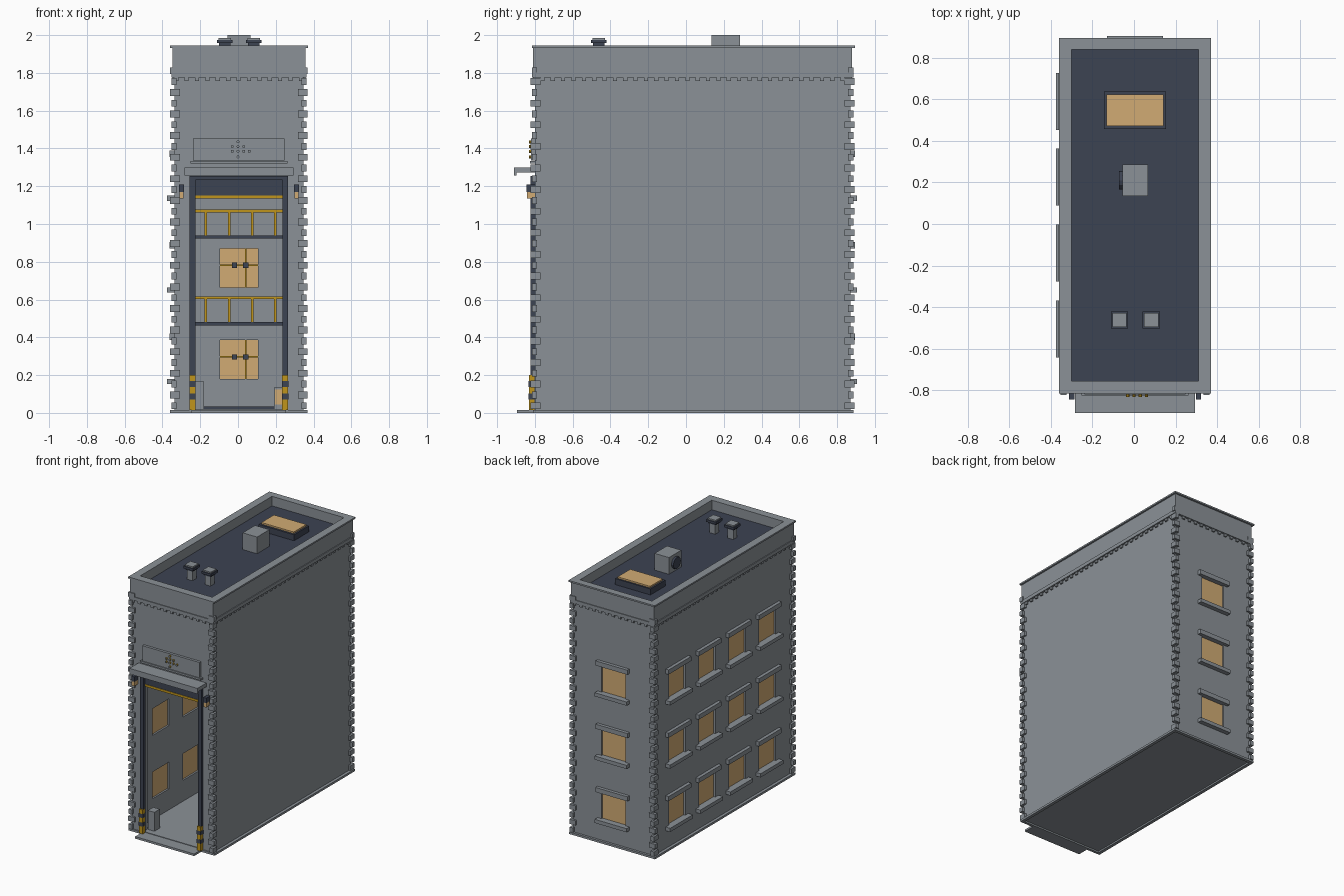
import bpy, bmesh, math
from mathutils import Matrix, Vector

cube = bpy.data.objects.get("Cube")
if cube:
    bpy.data.objects.remove(cube, do_unlink=True)


def material(name, rgb):
    m = bpy.data.materials.new(name)
    m.use_nodes = True
    m.diffuse_color = (*rgb, 1)
    m.node_tree.nodes["Principled BSDF"].inputs["Base Color"].default_value = (*rgb, 1)
    return m


GREY = material("stone grey", (0.258, 0.285, 0.31))
DARK = material("dark slate", (0.046, 0.056, 0.085))
AMBER = material("amber glass", (0.64, 0.41, 0.175))
YELLOW = material("safety yellow", (0.53, 0.30, 0.012))


def finish(name, bm, mat):
    mesh = bpy.data.meshes.new(name)
    bmesh.ops.recalc_face_normals(bm, faces=bm.faces)
    bm.to_mesh(mesh)
    bm.free()
    mesh.materials.append(mat)
    ob = bpy.data.objects.new(name, mesh)
    bpy.context.scene.collection.objects.link(ob)
    return ob


def boxes(name, mat, spans):
    """One object from boxes given as (x0, x1, y0, y1, z0, z1)."""
    bm = bmesh.new()
    for x0, x1, y0, y1, z0, z1 in spans:
        mid = Vector((x0 + x1, y0 + y1, z0 + z1)) / 2
        size = Matrix.Diagonal((x1 - x0, y1 - y0, z1 - z0, 1))
        bmesh.ops.create_cube(bm, size=1, matrix=Matrix.Translation(mid) @ size)
    return finish(name, bm, mat)


def cylinders(name, mat, centres, radius, depth, axis, sides=8):
    rot = {"X": Matrix.Rotation(math.pi / 2, 4, "Y"),
           "Y": Matrix.Rotation(math.pi / 2, 4, "X")}[axis]
    bm = bmesh.new()
    for c in centres:
        bmesh.ops.create_cone(bm, cap_ends=True, segments=sides, radius1=radius,
                              radius2=radius, depth=depth,
                              matrix=Matrix.Translation(c) @ rot)
    return finish(name, bm, mat)


def cut(target, cutter):
    mod = target.modifiers.new(cutter.name, "BOOLEAN")
    mod.object, mod.operation, mod.solver = cutter, "DIFFERENCE", "EXACT"
    cutter.hide_render = True
    cutter.hide_viewport = True
    cutter.display_type = "WIRE"


def ring(x0, x1, y0, y1, ix0, ix1, iy0, iy1, z0, z1):
    """Four spans that make a rectangular frame."""
    return [(x0, x1, y0, iy0, z0, z1), (x0, x1, iy1, y1, z0, z1),
            (x0, ix0, iy0, iy1, z0, z1), (ix1, x1, iy0, iy1, z0, z1)]


# Main dimensions: parapet faces, lower wall set back behind them, room inside
CX = 0.005
X0, X1, Y0, Y1 = -0.347, 0.357, -0.81, 0.88
SET = 0.01
INNER = (-0.3, 0.31, -0.755, 0.84)
IX0, IX1, IY0, IY1 = INNER
FLOORS = [0.18, 0.665, 1.15]
SIDE_Y = [-0.505, -0.14, 0.225, 0.59]
WIN, HIGH = 0.1, 0.205
ROOF = 1.872

# Hollow shell with doorway and window openings
shell = boxes("walls", GREY, [(X0 + SET, X1 - SET, Y0 + SET, Y1 - SET, 0.012, 1.79)])
cut(shell, boxes("room_cutter", GREY, [(*INNER, 0.02, 1.76)]))
cut(shell, boxes("door_cutter", GREY, [(-0.24, 0.25, -1, -0.7, 0.02, 1.24)]))
holes = [(CX - WIN, CX + WIN, 0.8, 1, z, z + HIGH) for z in FLOORS]
holes += [(-0.5, -0.27, y - WIN, y + WIN, z, z + HIGH) for y in SIDE_Y for z in FLOORS]
cut(shell, boxes("window_cutter", GREY, holes))

# Window glass, sills and lintels
glass, sills, lintels = [], [], []
for z in FLOORS:
    top = z + HIGH
    glass.append((CX - WIN, CX + WIN, 0.85, 0.858, z, top))
    sills.append((CX - 0.135, CX + 0.135, Y1 - 0.02, 0.905, z - 0.028, z))
    lintels.append((CX - 0.135, CX + 0.135, Y1 - 0.02, 0.895, top, top + 0.035))
    for y in SIDE_Y:
        glass.append((-0.322, -0.314, y - WIN, y + WIN, z, top))
        sills.append((-0.375, X0 + 0.02, y - 0.137, y + 0.137, z - 0.028, z))
        lintels.append((-0.362, X0 + 0.02, y - 0.137, y + 0.137, top, top + 0.035))
boxes("window_glass", AMBER, glass)
boxes("window_sills", GREY, sills)
boxes("window_lintels", GREY, lintels)

# Bars and latches inside the rear windows
bars, latches = [], []
for z in FLOORS:
    bars.append((CX - WIN, CX + WIN, 0.842, 0.85, z + 0.112, z + 0.12))
    bars.append((0.037, 0.045, 0.842, 0.85, z, z + HIGH))
    for x in (-0.018, 0.041):
        latches.append((x - 0.014, x + 0.014, 0.834, 0.845, z + 0.102, z + 0.13))
boxes("window_bars", YELLOW, bars)
boxes("window_latches", DARK, latches)

# Base rim with recessed underside, and doorstep
boxes("base_rim", GREY, ring(X0 - 0.012, X1 + 0.012, Y0, Y1 + 0.008,
                             X0 + 0.012, X1 - 0.012, Y0 + 0.02, Y1 - 0.016, 0, 0.016))
boxes("doorstep", GREY, [(-0.245, 0.255, -0.895, Y0, 0, 0.016)])

# Corner blocks alternate between long on the front and long on the side
quoins = []
for i in range(32):
    z = 0.02 + i * 0.0572
    lx, ly = (0.04, 0.022) if i % 2 else (0.022, 0.04)
    out = 0.012 if i % 2 else 0.006
    for xs, x in ((1, X0), (-1, X1)):
        for ys, y in ((1, Y0), (-1, Y1)):
            xa, xb = sorted((x - xs * out, x + xs * lx))
            ya, yb = sorted((y - ys * (0.018 - out), y + ys * ly))
            quoins.append((xa, xb, ya, yb, z, z + 0.036))
boxes("corner_blocks", GREY, quoins)

# Parapet with cornice band, dentils and cap
boxes("parapet", GREY, ring(X0, X1, Y0, Y1, *INNER, 1.776, 1.935))
boxes("cornice_band", GREY, ring(X0 - 0.006, X1 + 0.006, Y0 - 0.006, Y1 + 0.006,
                                 X0 + 0.01, X1 - 0.01, Y0 + 0.01, Y1 - 0.01, 1.776, 1.803))
teeth = []
for i in range(13):
    x = X0 + 0.02 + i * 0.055 - 0.011
    for y in (Y0, Y1 - 0.015):
        teeth.append((x, x + 0.022, y, y + 0.015, 1.757, 1.777))
for i in range(30):
    y = Y0 + 0.05 + i * 0.0548 - 0.011
    for x in (X0, X1 - 0.015):
        teeth.append((x, x + 0.015, y, y + 0.022, 1.757, 1.777))
boxes("dentils", GREY, teeth)
boxes("parapet_cap", GREY, ring(X0 - 0.013, X1 + 0.013, Y0 - 0.006, Y1 + 0.014,
                                *INNER, 1.933, 1.945))

# Roof deck, skylight, air unit and square vents
boxes("roof_deck", DARK, [(*INNER, ROOF - 0.01, ROOF)])
boxes("skylight_frame", DARK, [(-0.145, 0.155, 0.457, 0.637, ROOF, 1.918)])
boxes("skylight_glass", AMBER, [(-0.132, 0.142, 0.472, 0.624, 1.917, 1.93)])
boxes("air_unit", GREY, [(-0.055, 0.067, 0.135, 0.285, ROOF, 2.0)])
cylinders("air_unit_fan", DARK, [(-0.062, 0.21, 1.935)], 0.045, 0.02, "X", 12)


def vent_layer(name, mat, half, z0, z1):
    boxes(name, mat, [(x - half, x + half, y - half, y + half, z0, z1)
                      for x, y in ((-0.07, -0.462), (0.083, -0.462))])


vent_layer("vent_stems", GREY, 0.024, ROOF, 1.95)
vent_layer("vent_collars", DARK, 0.03, 1.945, 1.957)
vent_layer("vent_hoods", DARK, 0.041, 1.957, 1.975)
vent_layer("vent_tops", GREY, 0.034, 1.975, 1.985)

# Door frame, rolled shutter and striped guards
boxes("door_frame", DARK, [(-0.256, -0.226, -0.822, -0.795, 0.016, 1.255),
                           (0.235, 0.265, -0.822, -0.795, 0.016, 1.255),
                           (-0.226, 0.235, -0.822, -0.795, 1.232, 1.255)])
boxes("rolled_shutter", DARK, [(-0.226, 0.235, -0.8, -0.765, 1.15, 1.235)])
boxes("shutter_edge", YELLOW, [(-0.226, 0.235, -0.803, -0.762, 1.135, 1.152)])
guard_x = ((-0.257, -0.225), (0.234, 0.266))
boxes("door_guards", YELLOW, [(a, b, -0.832, -0.802, 0.016, 0.2) for a, b in guard_x])
boxes("guard_stripes", DARK, [(a - 0.001, b + 0.001, -0.833, -0.801, z, z + 0.03)
                              for a, b in guard_x for z in (0.072, 0.138)])

# Canopy, sign panel and wall lamps
boxes("canopy", GREY, [(-0.283, 0.293, -0.91, Y0 + SET, 1.272, 1.3),
                       (-0.283, 0.293, -0.91, -0.897, 1.257, 1.272)])
boxes("sign_panel", GREY, [(-0.237, 0.247, -0.82, Y0 + SET, 1.335, 1.452),
                           (-0.252, 0.262, -0.826, Y0 + SET, 1.32, 1.334)])
dots = [(0, 0.03), (0, 0.055), (0, 0.08), (0, 0), (-0.03, 0.03), (0.03, 0.03), (0.06, 0.03),
        (0.03, 0.055), (-0.03, 0.055)]
studs = [(x, z + 1.355) for x, z in dots]
cylinders("sign_studs", YELLOW, [(x, -0.825, z) for x, z in studs], 0.008, 0.012, "Y")
cylinders("stud_caps", GREY, [(x, -0.8315, z) for x, z in studs], 0.008, 0.001, "Y")
lamp_x = ((-0.313, -0.287), (0.297, 0.323))
boxes("lamp_housings", DARK, [(a, b, -0.845, Y0 + SET, 1.17, 1.208) for a, b in lamp_x])
boxes("lamp_glass", AMBER, [(a + 0.002, b - 0.002, -0.842, Y0 + SET, 1.135, 1.17)
                            for a, b in lamp_x])

# Rear galleries with railings
EDGE = 0.15
boxes("gallery_decks", DARK, [(IX0, IX1, EDGE, IY1, z, z + 0.017) for z in (0.463, 0.923)])
rails = []
for z in (0.48, 0.94):
    rails.append((IX0, IX1, EDGE, EDGE + 0.016, z + 0.122, z + 0.137))
    for x in (-0.292, -0.17, -0.047, 0.076, 0.198, 0.295):
        rails.append((x - 0.007, x + 0.007, EDGE + 0.002, EDGE + 0.014, z, z + 0.125))
boxes("gallery_railings", YELLOW, rails)

# Cabinets just inside the door
boxes("control_cabinet", GREY, [(-0.235, -0.18, -0.755, -0.69, 0.018, 0.165)])
boxes("small_crate", GREY, [(0.19, 0.24, -0.74, -0.68, 0.018, 0.135)])
boxes("crate_front", AMBER, [(0.197, 0.233, -0.746, -0.739, 0.045, 0.125)])
boxes("rear_kerb", DARK, [(-0.18, 0.225, 0.81, IY1, 0.018, 0.034)])
